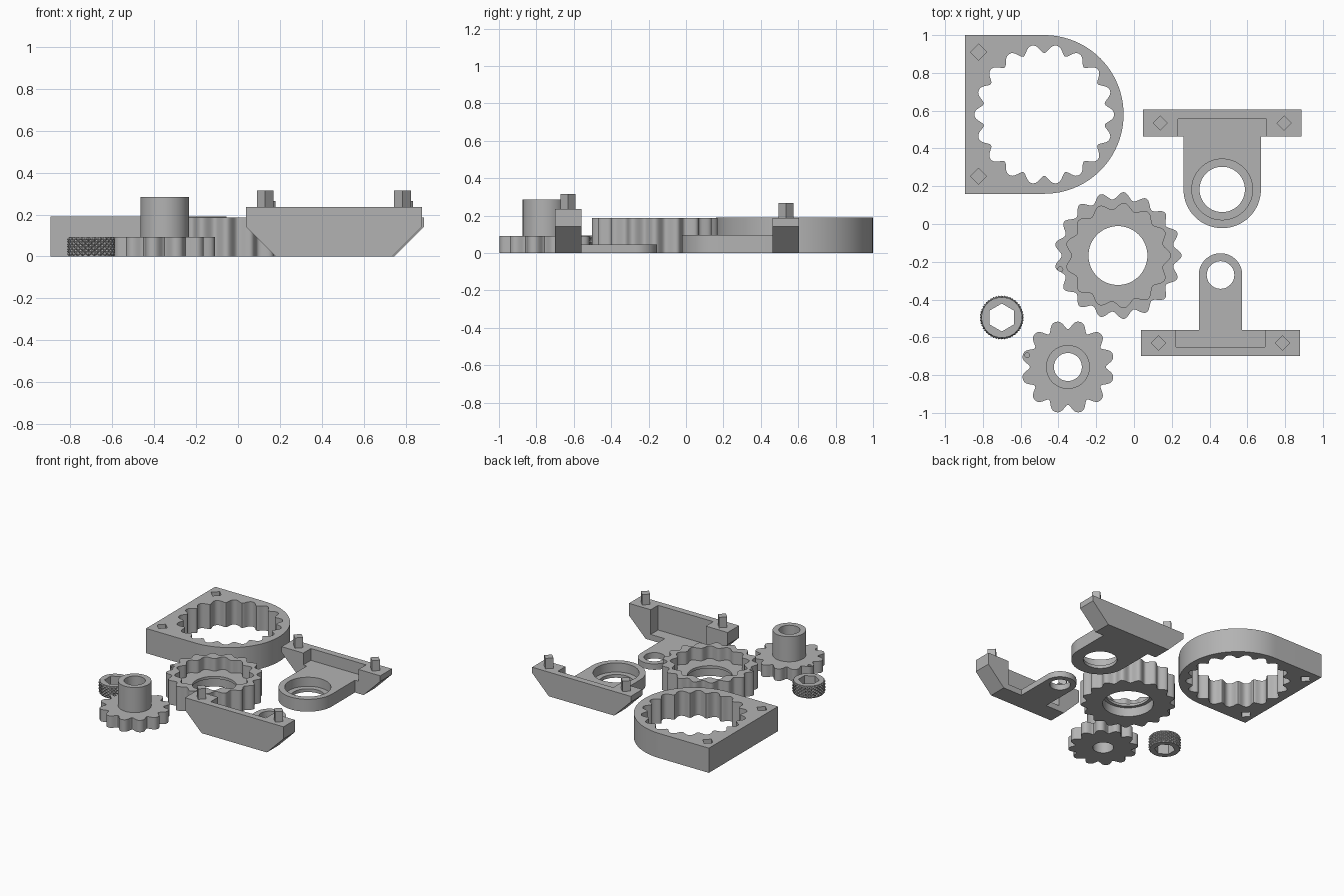
import bpy, bmesh
from math import sin, cos, pi, tau, radians

if "Cube" in bpy.data.objects:
    bpy.data.objects.remove(bpy.data.objects["Cube"])

grey = bpy.data.materials.new("plain_grey")
grey.use_nodes = True
grey.diffuse_color = (0.45, 0.45, 0.45, 1)
grey.node_tree.nodes["Principled BSDF"].inputs["Base Color"].default_value = grey.diffuse_color


# ---- profiles -------------------------------------------------------------
def circle(cx, cy, r, n=64, start=0.0, sweep=tau):
    closed = abs(sweep - tau) < 1e-6
    steps = n if closed else n - 1
    return [(cx + r * cos(start + sweep * i / steps),
             cy + r * sin(start + sweep * i / steps)) for i in range(n)]


def scallop(cx, cy, tip, valley, lobes, phase=0.0, flat=0.0, per_lobe=14):
    """Wavy ring; 'flat' widens the lobes and narrows the notches."""
    pts = []
    for i in range(lobes * per_lobe):
        a = tau * i / (lobes * per_lobe)
        w = cos(lobes * a) - flat * cos(2 * lobes * a) + flat
        r = (tip + valley) / 2 + w * (tip - valley) / 2
        pts.append((cx + r * cos(a + phase), cy + r * sin(a + phase)))
    return pts


def rect(x0, x1, y0, y1):
    return [(x0, y0), (x1, y0), (x1, y1), (x0, y1)]


# ---- solids ---------------------------------------------------------------
def make(name, bm):
    bmesh.ops.recalc_face_normals(bm, faces=bm.faces)
    mesh = bpy.data.meshes.new(name)
    bm.to_mesh(mesh)
    bm.free()
    mesh.materials.append(grey)
    obj = bpy.data.objects.new(name, mesh)
    bpy.context.collection.objects.link(obj)
    return obj


def prism(name, pts, lo, hi, axis="z"):
    """Extrude a profile along z, or an x-z profile along y."""
    bm = bmesh.new()
    put = (lambda p, t: (p[0], p[1], t)) if axis == "z" else (lambda p, t: (p[0], t, p[1]))
    a = [bm.verts.new(put(p, lo)) for p in pts]
    b = [bm.verts.new(put(p, hi)) for p in pts]
    bm.faces.new(a)
    bm.faces.new(b)
    for i in range(len(pts)):
        j = (i + 1) % len(pts)
        bm.faces.new((a[i], a[j], b[j], b[i]))
    return make(name, bm)


def combine(obj, tool, operation="DIFFERENCE"):
    tool.hide_render = True
    mod = obj.modifiers.new("join", "BOOLEAN")
    mod.operation, mod.object, mod.solver = operation, tool, "EXACT"
    graph = bpy.context.evaluated_depsgraph_get()
    mesh = bpy.data.meshes.new_from_object(obj.evaluated_get(graph))
    obj.modifiers.clear()
    obj.data = mesh
    bpy.data.objects.remove(tool)


def cut(obj, pts, lo, hi):
    combine(obj, prism("cutter", pts, lo, hi))


def add(obj, pts, lo, hi):
    combine(obj, prism("addition", pts, lo, hi), "UNION")


def smooth(obj, angle=32):
    bpy.ops.object.select_all(action="DESELECT")
    obj.select_set(True)
    bpy.context.view_layer.objects.active = obj
    bpy.ops.object.shade_smooth_by_angle(angle=radians(angle))


LOW, HIGH = -0.1, 0.5

# ---- ring housing with scalloped bore and square sockets ------------------
hx, hy, hr, hz = -0.475, 0.58, 0.42, 0.19
outline = circle(hx, hy, hr, 49, -pi / 2, pi) + [(-0.895, hy + hr), (-0.895, hy - hr)]
housing = prism("ring_housing", outline, 0, hz)
cut(housing, scallop(hx, hy, 0.37, 0.325, 18, flat=0.12), LOW, HIGH)
for sy in (0.91, 0.253):
    socket = circle(-0.823, sy, 0.043, 4)
    cut(housing, socket, LOW, 0.085)
    cut(housing, socket, hz - 0.085, HIGH)
smooth(housing)

# ---- double cycloid gear --------------------------------------------------
gx, gy = -0.085, -0.167
ring_gear = prism("double_gear", scallop(gx, gy, 0.337, 0.298, 17), 0, 0.186)
cut(ring_gear, scallop(gx, gy, 0.278, 0.243, 13), 0.09, HIGH)
cut(ring_gear, circle(gx, gy, 0.156), LOW, HIGH)
cut(ring_gear, circle(gx, gy, 0.18), LOW, 0.07)
cut(ring_gear, circle(-0.39, -0.24, 0.013, 16), 0.165, HIGH)
smooth(ring_gear)

# ---- small gear with tall hub ---------------------------------------------
px, py = -0.35, -0.757
pinion = prism("hub_gear", scallop(px, py, 0.247, 0.2, 12, pi / 12, flat=0.18), 0, 0.092)
add(pinion, circle(px, py, 0.116), 0.05, 0.285)
cut(pinion, circle(px, py, 0.074), LOW, HIGH)
cut(pinion, circle(-0.565, -0.695, 0.013, 16), 0.072, HIGH)
smooth(pinion)


# ---- brackets: chamfered bar, recess, rounded arm, pegs --------------------
def bracket(name, cx, bar_out, bar_in, top, arm_end, arm_r, arm_top, wall, recess):
    half, cham = 0.42, 0.142
    d = 1 if bar_in > bar_out else -1      # direction the arm points
    bar = [(cx - half, top), (cx - half, cham), (cx - half + cham, 0),
           (cx + half - cham, 0), (cx + half, cham), (cx + half, top)]
    obj = prism(name, bar, min(bar_out, bar_in), max(bar_out, bar_in), "y")
    inner = bar_out + d * wall
    cut(obj, rect(cx - recess, cx + recess, *sorted((inner, bar_in + d * 0.1))), arm_top, HIGH)
    start = 0 if d > 0 else pi
    arm = circle(cx, arm_end, arm_r, 33, start, pi)
    arm += [(cx - d * arm_r, inner), (cx + d * arm_r, inner)]
    add(obj, arm, 0, arm_top)
    for s in (-1, 1):
        add(obj, circle(cx + s * 0.328, (bar_out + bar_in) / 2, 0.04, 4), top - 0.03, top + 0.08)
    return obj


large = bracket("large_bracket", 0.467, 0.605, 0.463, 0.186, 0.183, 0.205, 0.095, 0.05, 0.235)
cut(large, circle(0.467, 0.183, 0.12), LOW, HIGH)
cut(large, circle(0.467, 0.183, 0.161), 0.025, HIGH)
smooth(large)

small = bracket("small_bracket", 0.458, -0.7, -0.56, 0.235, -0.27, 0.115, 0.045, 0.05, 0.235)
cut(small, circle(0.458, -0.27, 0.073), LOW, HIGH)
smooth(small)

# ---- knurled nut: staggered raised diamonds around a hex bore --------------
nx, ny, cols, rows, height = -0.7, -0.495, 48, 8, 0.094
bm = bmesh.new()
grid = []
for i in range(rows + 1):
    ring = []
    for j in range(cols):
        r = 0.117 if (i + j) % 2 == 0 and 0 < i < rows else 0.107
        a = tau * j / cols
        ring.append(bm.verts.new((nx + r * cos(a), ny + r * sin(a), height * i / rows)))
    grid.append(ring)
for i in range(rows):
    for j in range(cols):
        k = (j + 1) % cols
        a, b, c, d = grid[i][j], grid[i][k], grid[i + 1][k], grid[i + 1][j]
        tris = ((a, b, d), (b, c, d)) if (i + j) % 2 == 0 else ((a, b, c), (a, c, d))
        for t in tris:
            bm.faces.new(t)
bm.faces.new(grid[0])
bm.faces.new(grid[-1])
nut = make("knurled_nut", bm)
cut(nut, circle(nx, ny, 0.074, 6, pi / 2), LOW, HIGH)
